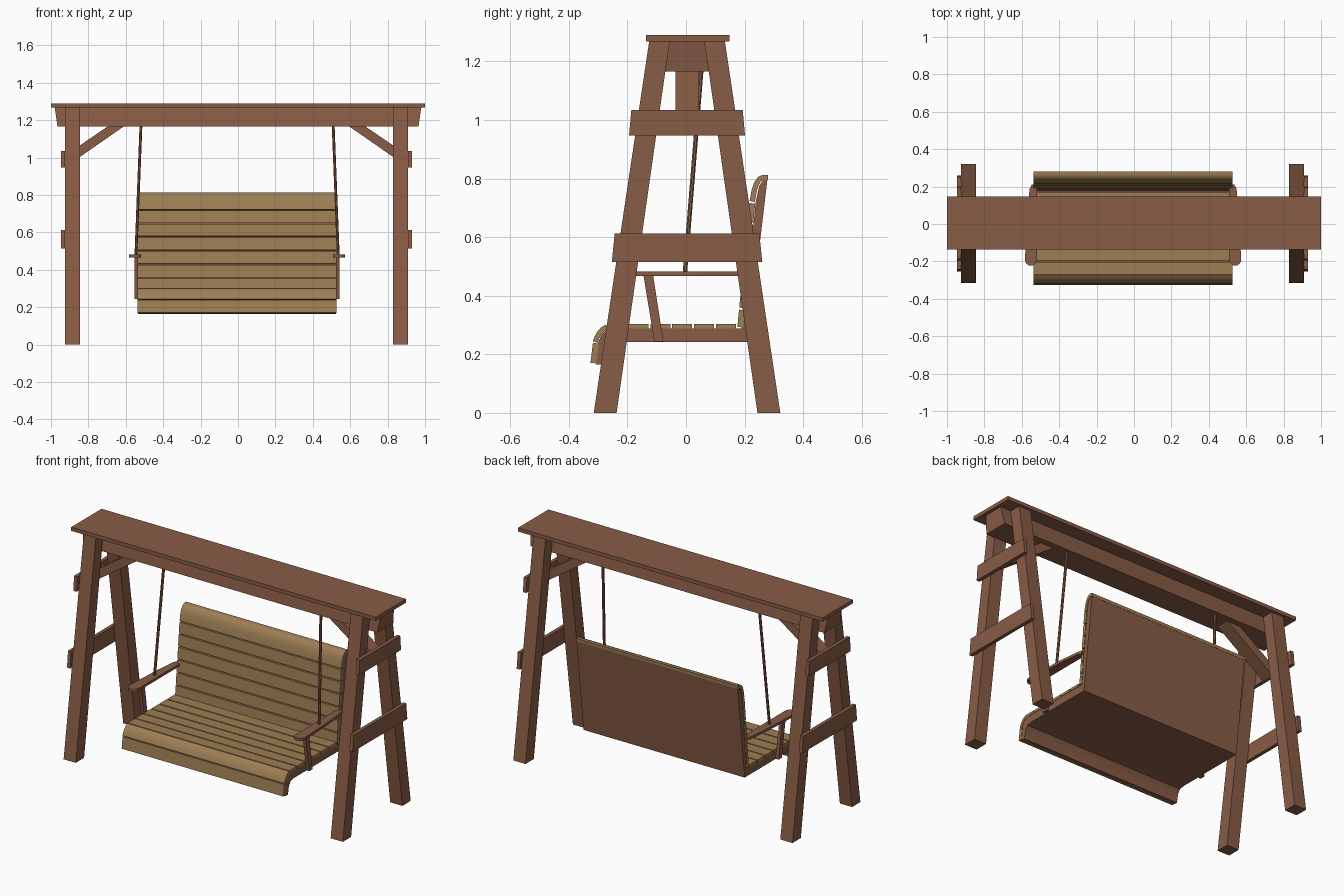
import bpy, bmesh, math
from mathutils import Vector

if "Cube" in bpy.data.objects:
    bpy.data.objects.remove(bpy.data.objects["Cube"])

CX = -0.008          # frame centre in x
CY = 0.0035          # mirror plane of the legs in y


def material(name, rgb):
    m = bpy.data.materials.new(name)
    m.diffuse_color = (*rgb, 1)
    m.use_nodes = True
    m.node_tree.nodes["Principled BSDF"].inputs["Base Color"].default_value = m.diffuse_color
    return m


BROWN = material("brown wood", (0.25, 0.108, 0.061))
TAN = material("tan wood", (0.34, 0.208, 0.088))


def make(name, bm, mat, smooth=False):
    bmesh.ops.recalc_face_normals(bm, faces=bm.faces)
    me = bpy.data.meshes.new(name)
    bm.to_mesh(me)
    bm.free()
    me.materials.append(mat)
    if smooth:
        me.shade_smooth()
        me.set_sharp_from_angle(angle=math.radians(35))
    ob = bpy.data.objects.new(name, me)
    bpy.context.collection.objects.link(ob)
    return ob


def prism(name, pts, axis, a, b, mat, smooth=False):
    """Extrude a 2D outline along an axis from a to b."""
    def place(p, t):
        u, v = p
        return {'x': (t, u, v), 'y': (u, t, v), 'z': (u, v, t)}[axis]
    bm = bmesh.new()
    lo = [bm.verts.new(place(p, a)) for p in pts]
    hi = [bm.verts.new(place(p, b)) for p in pts]
    bm.faces.new(lo)
    bm.faces.new(hi)
    n = len(pts)
    for i in range(n):
        j = (i + 1) % n
        bm.faces.new((lo[i], lo[j], hi[j], hi[i]))
    return make(name, bm, mat, smooth)


def slat(name, line, t):
    """Board whose visible side follows line; thickness t to its right."""
    pts = [Vector(p) for p in line]
    inner = []
    for i in range(len(pts)):
        d = (pts[min(i + 1, len(pts) - 1)] - pts[max(i - 1, 0)]).normalized()
        inner.append(pts[i] + Vector((d.y, -d.x)) * t)
    prism(name, pts + inner[::-1], 'x', -0.536, 0.527, TAN, True)


def rod(name, p, q, r):
    p, q = Vector(p), Vector(q)
    bm = bmesh.new()
    bmesh.ops.create_cone(bm, cap_ends=True, segments=8, radius1=r, radius2=r,
                          depth=(q - p).length)
    bm.transform((q - p).to_track_quat('Z', 'Y').to_matrix().to_4x4())
    bmesh.ops.translate(bm, verts=bm.verts, vec=(p + q) / 2)
    make(name, bm, BROWN, True)


# roof board
prism("roof_board", [(-1, -0.137), (1, -0.137), (1, 0.148), (-1, 0.148)], 'z', 1.268, 1.29, BROWN)

# top beam, tapered in both directions
bm = bmesh.new()
bmesh.ops.create_cube(bm, size=2)
for v in bm.verts:
    top = v.co.z > 0
    v.co = (v.co.x * (0.98 if top else 0.965),
            CY + v.co.y * (0.06 if top else 0.076),
            1.268 if top else 1.165)
make("top_beam", bm, BROWN)

# A-frames: legs, crossbars and diagonal braces
leg = [(-0.315, 0), (-0.237, 0), (-0.056, 1.268), (-0.126, 1.268)]
for s, side in ((-1, "left"), (1, "right")):
    def X(d):
        return CX + s * d
    prism(side + "_front_leg", leg, 'x', X(0.837), X(0.917), BROWN)
    prism(side + "_back_leg", [(2 * CY - y, z) for y, z in leg], 'x', X(0.837), X(0.917), BROWN)
    for label, z0, z1, w0, w1 in (("upper", 0.948, 1.035, 0.198, 0.19),
                                  ("lower", 0.515, 0.612, 0.257, 0.247)):
        prism(f"{side}_{label}_crossbar",
              [(CY - w0, z0), (CY + w0, z0), (CY + w1, z1), (CY - w1, z1)],
              'x', X(0.917), X(0.938), BROWN)
    prism(side + "_brace", [(X(0.917), 0.948), (X(0.917), 1.011), (X(0.688), 1.167), (X(0.602), 1.167)],
          'y', -0.036, 0.044, BROWN)

# seat shell: one bent panel under the slats
shell = [(-0.307, 0.166), (-0.300, 0.24), (-0.288, 0.268), (-0.268, 0.288),
         (0.19, 0.288), (0.206, 0.40), (0.238, 0.72), (0.25, 0.775), (0.264, 0.795), (0.278, 0.797),
         (0.212, 0.242), (-0.225, 0.242), (-0.255, 0.236), (-0.272, 0.212), (-0.281, 0.164)]
prism("seat_shell", shell, 'x', -0.534, 0.525, BROWN, True)

# seat slats
for i in range(6):
    y = -0.2705 + 0.0745 * i
    slat(f"seat_slat_{i + 1}", [(y, 0.303), (y + 0.068, 0.303)], 0.0155)
slat("front_curved_slat", [(-0.318, 0.245), (-0.312, 0.261), (-0.303, 0.277),
                           (-0.290, 0.292), (-0.274, 0.301)], 0.017)
slat("front_lower_slat", [(-0.326, 0.171), (-0.318, 0.239)], 0.02)


# back slats, following the reclined front line
def back_y(z):
    return 0.175 + (z - 0.29) * 0.097


edges = [0.290, 0.356, 0.429, 0.503, 0.577, 0.648, 0.720]
for i in range(6):
    z0, z1 = edges[i] + 0.0035, edges[i + 1] - 0.0035
    slat(f"back_slat_{i + 1}", [(back_y(z0), z0), (back_y(z1), z1)], 0.02)
slat("back_top_slat", [(back_y(0.7235), 0.7235), (0.225, 0.765), (0.234, 0.790),
                       (0.247, 0.806), (0.262, 0.813), (0.280, 0.812)], 0.018)

# armrests, posts and hanging rods
for s, side in ((-1, "left"), (1, "right")):
    def X(d):
        return -0.005 + s * d
    cx, cy, r = 0.546, -0.191, 0.032
    outline = [(X(cx + r * math.cos(a)), cy - r * math.sin(a))
               for a in (math.pi * k / 8 for k in range(9))]
    outline += [(X(0.514), 0.10), (X(0.514), 0.19), (X(0.522), 0.21), (X(0.542), 0.21),
                (X(0.553), 0.19), (X(0.566), 0.06)]
    prism(side + "_armrest", outline, 'z', 0.467, 0.482, BROWN)
    prism(side + "_arm_post", [(-0.108, 0.243), (-0.077, 0.243), (-0.112, 0.468), (-0.145, 0.468)],
          'x', X(0.530), X(0.549), BROWN)
    rod(side + "_hanging_rod", (X(0.514), 0.052, 1.168), (X(0.541), -0.004, 0.475), 0.008)
